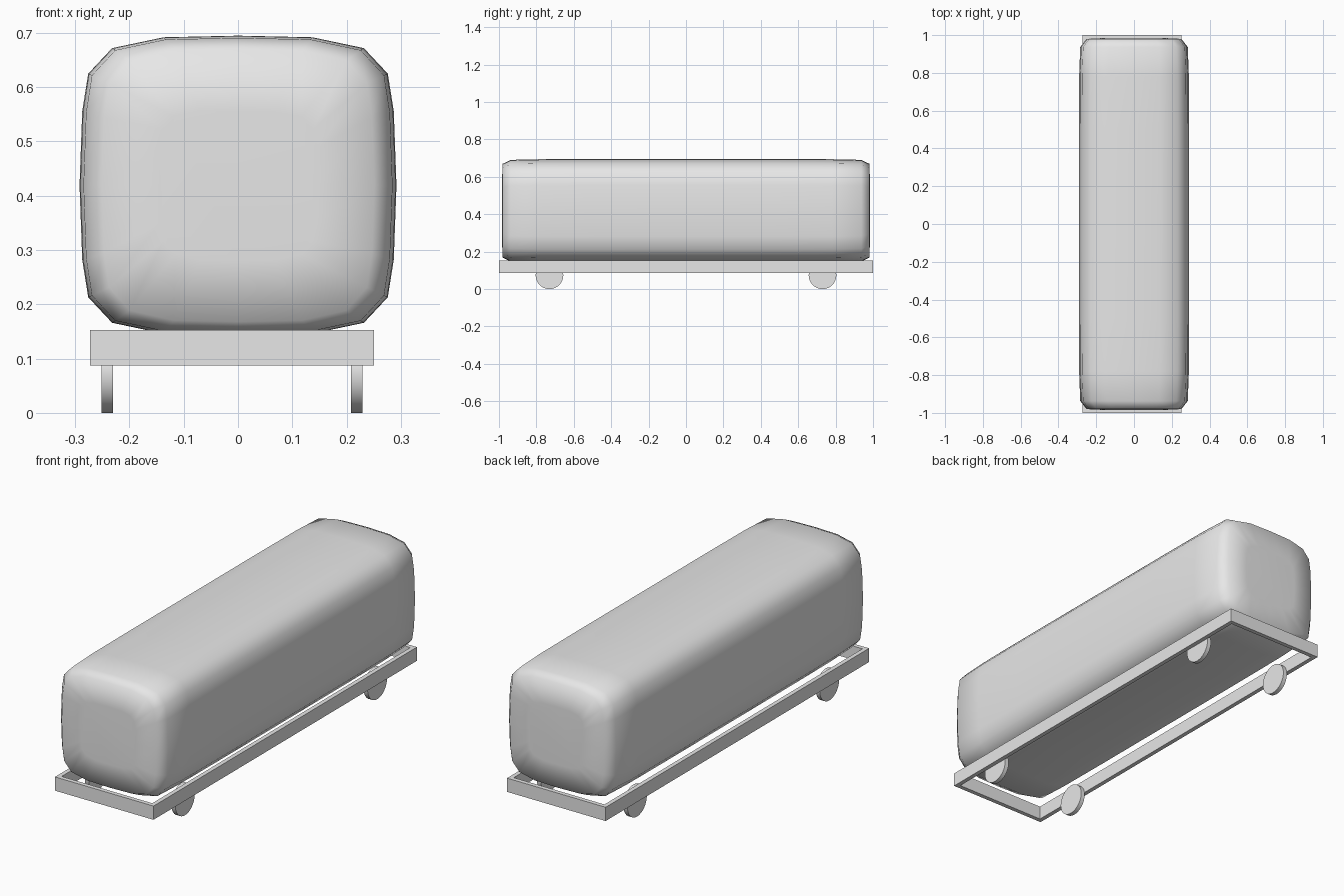
import bpy, bmesh, math
from mathutils import Matrix

if "Cube" in bpy.data.objects:
    bpy.data.objects.remove(bpy.data.objects["Cube"], do_unlink=True)

grey = bpy.data.materials.new("light_grey")
grey.use_nodes = True
grey.diffuse_color = (0.8, 0.8, 0.8, 1)
grey.node_tree.nodes["Principled BSDF"].inputs["Base Color"].default_value = (0.8, 0.8, 0.8, 1)


def add_object(name, bm):
    bmesh.ops.recalc_face_normals(bm, faces=bm.faces)
    mesh = bpy.data.meshes.new(name)
    bm.to_mesh(mesh)
    bm.free()
    mesh.materials.append(grey)
    obj = bpy.data.objects.new(name, mesh)
    bpy.context.collection.objects.link(obj)
    return obj


def smooth(obj, angle):
    bpy.ops.object.select_all(action='DESELECT')
    obj.select_set(True)
    bpy.context.view_layer.objects.active = obj
    bpy.ops.object.shade_smooth_by_angle(angle=math.radians(angle))


# Pillow-shaped body: one cross-section lofted along y
MID_Z = 0.419
quarter = [(0.292, 0), (0.287, 0.137), (0.276, 0.206), (0.232, 0.253), (0.137, 0.273), (0, 0.276)]
upper = quarter + [(-x, z) for x, z in quarter[-2::-1]]
section = upper + [(x, -z) for x, z in upper[-2:0:-1]]
half = [(0, 1, 1), (0.5, 1, 1), (0.78, 0.995, 0.998), (0.937, 0.975, 0.985),
        (0.98, 0.86, 0.91), (0.985, 0.5, 0.5)]
stations = [(-y, sx, sz) for y, sx, sz in half[:0:-1]] + half

bm = bmesh.new()
rings = [[bm.verts.new((x * sx, y, MID_Z + z * sz)) for x, z in section] for y, sx, sz in stations]
count = len(section)
for a, b in zip(rings, rings[1:]):
    for i in range(count):
        j = (i + 1) % count
        bm.faces.new((a[i], a[j], b[j], b[i]))
bm.faces.new(rings[0])
bm.faces.new(rings[-1])
body = add_object("body", bm)
smooth(body, 80)

# Open rectangular frame under the body
FRAME_X, WALL = -0.011, 0.021
bm = bmesh.new()
corners = [(-1, -1), (1, -1), (1, 1), (-1, 1)]


def frame_loop(inset, z):
    return [bm.verts.new((FRAME_X + sx * (0.262 - inset), sy * (1 - inset), z)) for sx, sy in corners]


loops = [frame_loop(0, 0.087), frame_loop(0, 0.153), frame_loop(WALL, 0.153), frame_loop(WALL, 0.087)]
for a, b in zip(loops, loops[1:] + loops[:1]):
    for i in range(4):
        j = (i + 1) % 4
        bm.faces.new((a[i], a[j], b[j], b[i]))
add_object("frame", bm)

# Four disc wheels inside the frame rails
RADIUS = 0.074
for side, sx in (("left", 1), ("right", -1)):
    for end, sy in (("front", -1), ("back", 1)):
        bm = bmesh.new()
        place = Matrix.Translation((FRAME_X + sx * 0.23, sy * 0.73, RADIUS)) @ Matrix.Rotation(math.pi / 2, 4, 'Y')
        bmesh.ops.create_cone(bm, cap_ends=True, segments=32, radius1=RADIUS, radius2=RADIUS,
                              depth=0.021, matrix=place)
        smooth(add_object(f"{end}_{side}_wheel", bm), 30)
